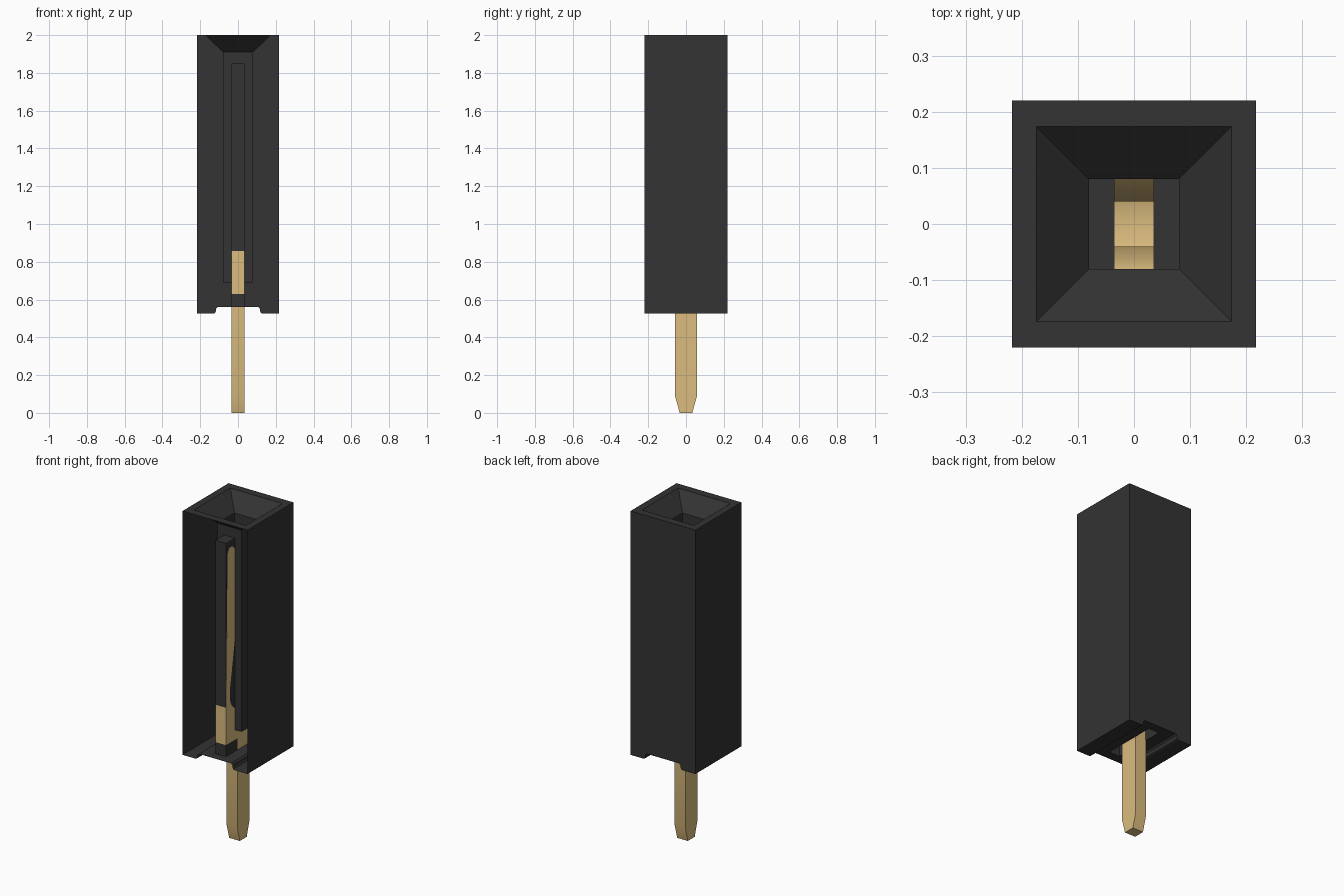
import bpy, bmesh, math

if "Cube" in bpy.data.objects:
    bpy.data.objects.remove(bpy.data.objects["Cube"], do_unlink=True)


def material(name, rgb):
    m = bpy.data.materials.new(name)
    m.use_nodes = True
    m.diffuse_color = (*rgb, 1)
    b = next(n for n in m.node_tree.nodes if n.type == 'BSDF_PRINCIPLED')
    b.inputs["Base Color"].default_value = (*rgb, 1)
    return m


BLACK = material("black plastic", (0.033, 0.033, 0.033))
GOLD = material("gold metal", (0.708, 0.504, 0.210))


def finish(bm, name, mat, recalc=True):
    bmesh.ops.remove_doubles(bm, verts=bm.verts, dist=1e-5)
    if recalc:
        bmesh.ops.recalc_face_normals(bm, faces=bm.faces)
    me = bpy.data.meshes.new(name)
    bm.to_mesh(me)
    bm.free()
    ob = bpy.data.objects.new(name, me)
    me.materials.append(mat)
    bpy.context.collection.objects.link(ob)
    return ob


def face(bm, pts):
    return bm.faces.new([bm.verts.new(p) for p in pts])


def ring(hx, hy, z):
    return [(-hx, -hy, z), (hx, -hy, z), (hx, hy, z), (-hx, hy, z)]


def loft(bm, a, b):
    for i in range(len(a)):
        j = (i + 1) % len(a)
        face(bm, [a[i], a[j], b[j], b[i]])


# Main dimensions
HX, HY, TOP, FOOT, BASE = 0.217, 0.22, 2.0, 0.525, 0.56
CAV, CAV_LOW, CAV_TOP = 0.08, 0.69, 1.91
SX, SY, SLOT_TOP = 0.035, 0.165, 1.85

# Housing shell: footed outline with a closed back and an open front
bm = bmesh.new()
foot = [(0.108, BASE), (0.117, 0.551), (0.117, 0.538), (0.121, 0.529),
        (0.130, FOOT), (HX, FOOT), (HX, TOP)]
outline = foot + [(-x, z) for x, z in reversed(foot)]
face(bm, [(x, HY, z) for x, z in reversed(outline)])
for i, (p, q) in enumerate(zip(outline, outline[1:])):
    if p[1] == TOP and q[1] == TOP:
        continue
    face(bm, [(p[0], -HY, p[1]), (q[0], -HY, q[1]),
              (q[0], HY, q[1]), (p[0], HY, p[1])])
# Underside around the slot, top rim and funnel
loft(bm, ring(SX, SY, BASE), ring(0.108, HY, BASE))
loft(bm, ring(HX, HY, TOP), ring(0.174, 0.174, TOP))
loft(bm, ring(0.174, 0.174, TOP), ring(CAV, CAV, CAV_TOP))
finish(bm, "housing_shell", BLACK)

# Contact cavity: one quarter made of flat rectangles, mirrored in x and y
bm = bmesh.new()


def rect(lo, hi):
    flat = next(i for i in range(3) if lo[i] == hi[i])
    u, v = [i for i in range(3) if i != flat]
    pts = []
    for a, b in ((lo, lo), (hi, lo), (hi, hi), (lo, hi)):
        p = list(lo)
        p[u], p[v] = a[u], b[v]
        pts.append(p)
    face(bm, pts)


rect((0, -SY, BASE), (SX, -SY, SLOT_TOP))             # slot end wall
rect((0, -SY, SLOT_TOP), (SX, -CAV, SLOT_TOP))        # slot ceiling
rect((SX, -SY, BASE), (SX, -CAV, SLOT_TOP))           # slot side
rect((SX, -CAV, BASE), (SX, 0, CAV_LOW))              # lower slot side
rect((SX, -CAV, CAV_LOW), (CAV, 0, CAV_LOW))          # cavity floor
rect((CAV, -CAV, CAV_LOW), (CAV, 0, CAV_TOP))         # cavity side
rect((SX, -CAV, CAV_LOW), (CAV, -CAV, CAV_TOP))       # cavity end wall
rect((0, -CAV, SLOT_TOP), (SX, -CAV, CAV_TOP))        # wall above slot
cavity = finish(bm, "contact_cavity", BLACK)
mod = cavity.modifiers.new("mirror", 'MIRROR')
mod.use_axis = (True, True, False)

# Contact: pin, shoulder and two sprung arms as one stamped profile
half = [(0.033, 0.0), (0.057, 0.085), (0.057, 0.63), (0.1655, 0.63),
        (0.1655, 0.825), (0.150, 1.78), (0.135, 1.81), (0.105, 1.81),
        (0.080, 1.785), (0.060, 1.74), (0.046, 1.66), (0.040, 1.58),
        (0.046, 1.50), (0.075, 1.27), (0.128, 0.95)]
# Rounded throat between the arms
for k in range(6):
    a = math.radians(90 * k / 6)
    half.append((0.128 * math.cos(a), 0.90 - 0.10 * math.sin(a)))
profile = half + [(0.0, 0.80)] + [(-y, z) for y, z in reversed(half)]
bm = bmesh.new()
W = 0.0355
f = face(bm, [(-W, y, z) for y, z in profile])
ext = bmesh.ops.extrude_face_region(bm, geom=[f])
moved = [g for g in ext["geom"] if isinstance(g, bmesh.types.BMVert)]
bmesh.ops.translate(bm, verts=moved, vec=(2 * W, 0, 0))
contact = finish(bm, "contact_pin", GOLD)
bpy.ops.object.select_all(action='DESELECT')
contact.select_set(True)
bpy.context.view_layer.objects.active = contact
bpy.ops.object.shade_smooth_by_angle(angle=math.radians(25))
